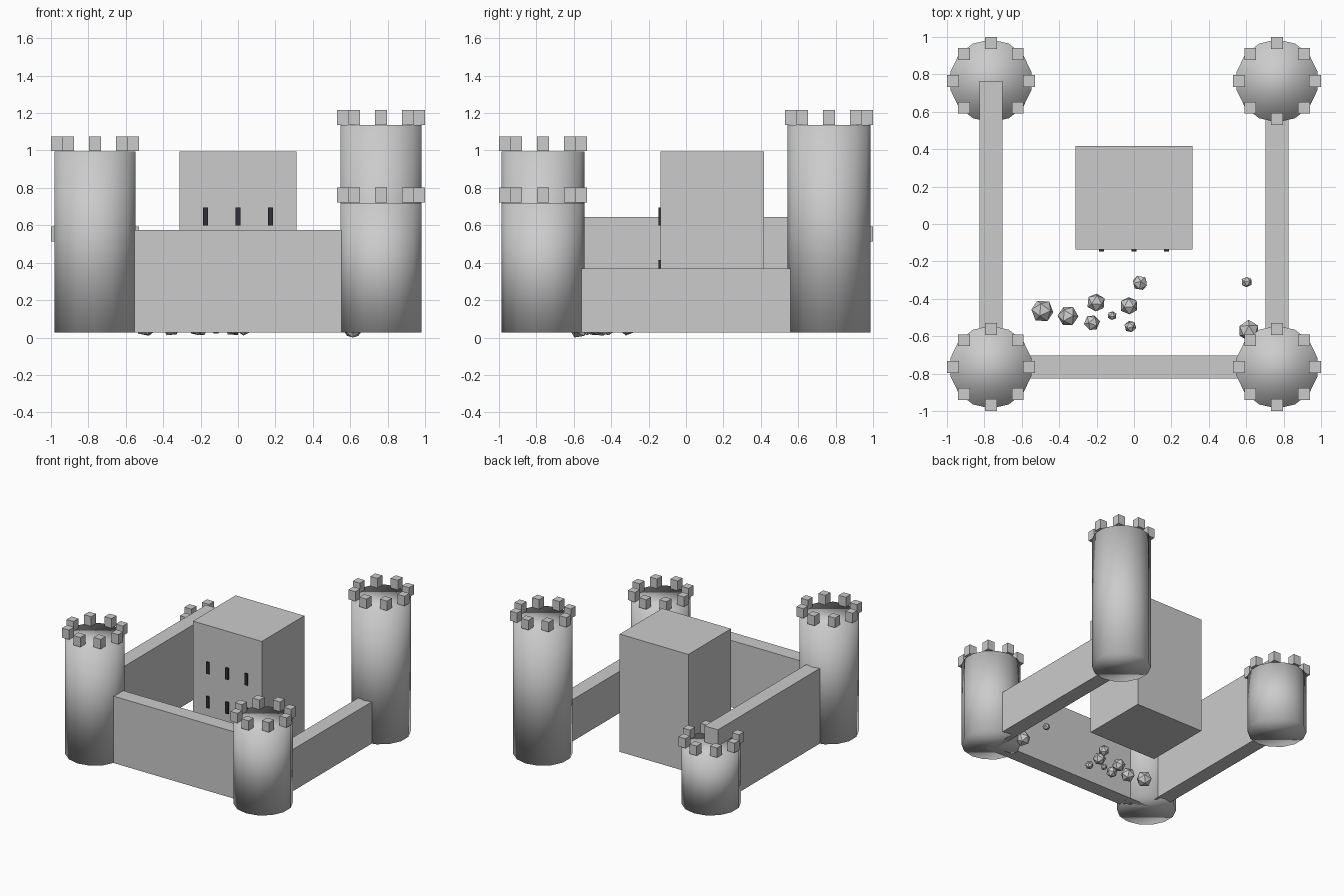
import bpy, math, random
from mathutils import Vector

if "Cube" in bpy.data.objects:
    bpy.data.objects.remove(bpy.data.objects["Cube"])

random.seed(4)
BASE = 0.027   # level on which the masonry stands
C = 0.765      # corner tower offset

dark = bpy.data.materials.new("dark_opening")
dark.diffuse_color = (0.03, 0.03, 0.035, 1)
dark.use_nodes = True
dark.node_tree.nodes["Principled BSDF"].inputs["Base Color"].default_value = dark.diffuse_color


def box(name, x0, x1, y0, y1, z0, z1, mat=None):
    bpy.ops.mesh.primitive_cube_add(
        size=1, location=((x0 + x1) / 2, (y0 + y1) / 2, (z0 + z1) / 2))
    ob = bpy.context.object
    ob.name = name
    ob.scale = (x1 - x0, y1 - y0, z1 - z0)
    if mat:
        ob.data.materials.append(mat)
    return ob


def tower(name, x, y, top):
    # fourteen-sided smooth shaft
    bpy.ops.mesh.primitive_cylinder_add(
        vertices=14, radius=0.2215, depth=top - BASE,
        location=(x, y, (top + BASE) / 2))
    ob = bpy.context.object
    ob.name = name
    bpy.ops.object.shade_smooth()
    # ring of eight axis-aligned merlons
    for i in range(8):
        a = i * math.pi / 4
        mx, my = x + 0.203 * math.cos(a), y + 0.203 * math.sin(a)
        box(f"{name}_merlon_{i}", mx - 0.032, mx + 0.032,
            my - 0.032, my + 0.032, top + 0.002, top + 0.081)


# Corner towers of different heights
tower("tower_front_left", -C, -C, 0.995)
tower("tower_front_right", C, -C, 0.72)
tower("tower_back_right", C, C, 1.135)
tower("tower_back_left", -C, C, 0.512)

# Curtain walls (the back side is open)
T = 0.061
box("wall_front", -C, C, -C - T, -C + T, BASE, 0.576)
box("wall_right", C - T, C + T, -C, C, BASE, 0.37)
box("wall_left", -C - T, -C + T, -C, C, BASE, 0.645)

# Keep and its window slits
box("keep", -0.313, 0.312, -0.137, 0.416, BASE, 0.994)
for r, z in enumerate((0.367, 0.648)):
    for c, x in enumerate((-0.174, 0, 0.174)):
        box(f"window_{r}_{c}", x - 0.013, x + 0.013, -0.147, -0.127,
            z - 0.048, z + 0.048, dark)

# Rubble: x, y, radius
rubble = [(-0.49, -0.465, 0.062), (-0.353, -0.492, 0.056),
          (-0.203, -0.42, 0.051), (-0.225, -0.528, 0.044),
          (-0.117, -0.49, 0.025), (-0.027, -0.437, 0.05),
          (-0.02, -0.548, 0.033), (0.032, -0.315, 0.043),
          (0.602, -0.31, 0.03), (0.614, -0.57, 0.058)]
for i, (x, y, r) in enumerate(rubble):
    bpy.ops.mesh.primitive_ico_sphere_add(
        subdivisions=1, radius=r, location=(x, y, BASE + 0.6 * r),
        rotation=[random.uniform(0, math.pi) for _ in range(3)])
    ob = bpy.context.object
    ob.name = f"rubble_{i}"

# Let the last stone rest exactly on the ground
bpy.context.view_layer.update()
low = min((ob.matrix_world @ Vector(v.co)).z for v in ob.data.vertices)
ob.location.z -= low
